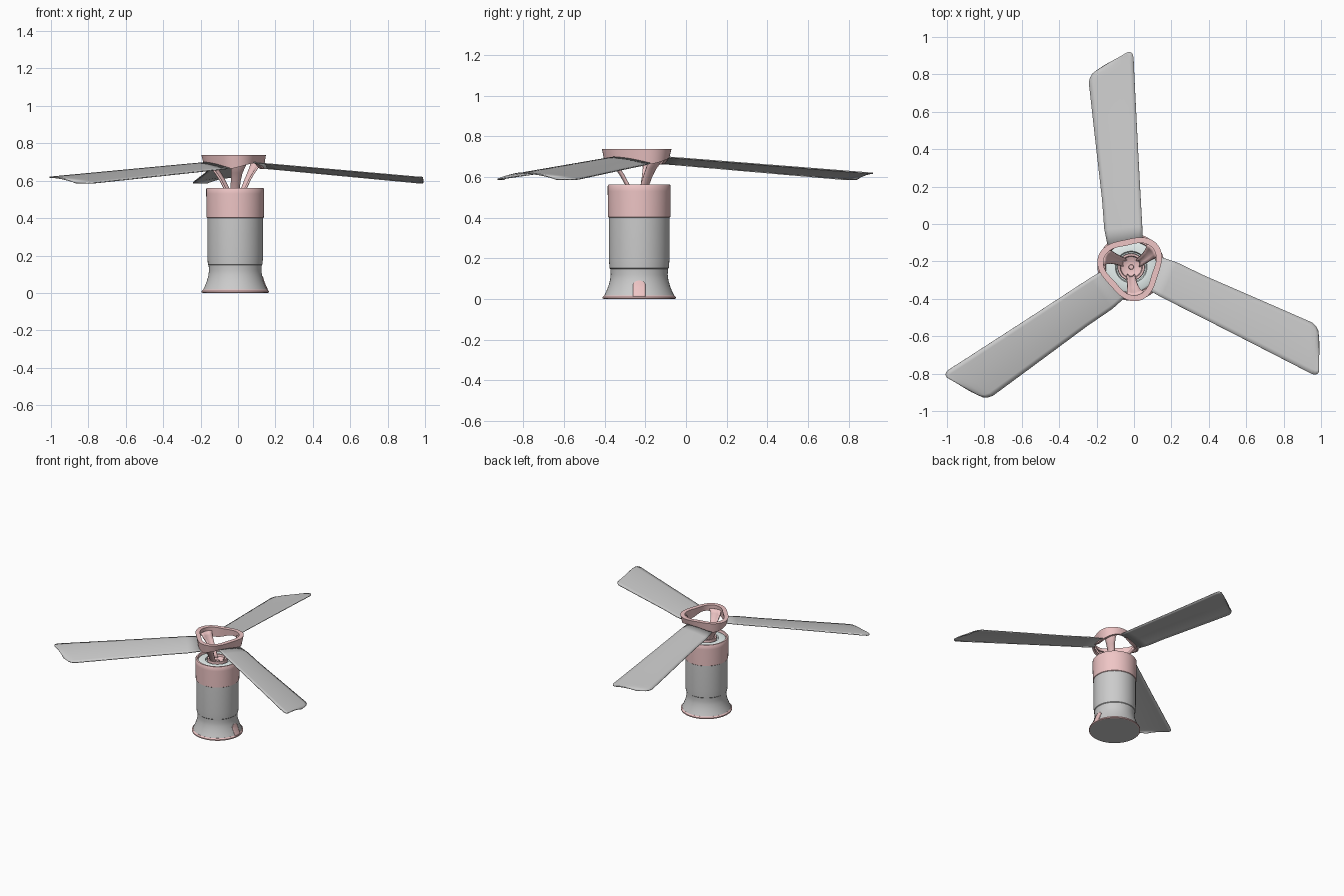
import bpy, bmesh
from math import cos, sin, pi, radians
from mathutils import Vector

if "Cube" in bpy.data.objects:
    bpy.data.objects.remove(bpy.data.objects["Cube"])

CX, CY = -0.015, -0.23          # rotor / body axis
SEG = 72


def material(name, rgb):
    m = bpy.data.materials.new(name)
    m.diffuse_color = (*rgb, 1)
    m.use_nodes = True
    m.node_tree.nodes["Principled BSDF"].inputs["Base Color"].default_value = m.diffuse_color
    return m


PINK = material("pink", (0.86, 0.56, 0.56))
PALE = material("pale", (0.80, 0.88, 0.87))


def make(name, verts, faces, mat=None, angle=35):
    me = bpy.data.meshes.new(name)
    me.from_pydata([(x + CX, y + CY, z) for x, y, z in verts], [], faces)
    bm = bmesh.new()
    bm.from_mesh(me)
    bmesh.ops.remove_doubles(bm, verts=bm.verts, dist=1e-5)
    bmesh.ops.recalc_face_normals(bm, faces=bm.faces)
    bm.to_mesh(me)
    bm.free()
    ob = bpy.data.objects.new(name, me)
    bpy.context.collection.objects.link(ob)
    if mat:
        me.materials.append(mat)
    bpy.ops.object.select_all(action='DESELECT')
    bpy.context.view_layer.objects.active = ob
    ob.select_set(True)
    bpy.ops.object.shade_smooth_by_angle(angle=radians(angle))
    return ob


def grid_faces(rows, n, wrap_n=False, wrap_rows=False):
    faces = []
    for i in range(rows if wrap_rows else rows - 1):
        a, b = i * n, (i + 1) % rows * n
        for j in range(n if wrap_n else n - 1):
            k = (j + 1) % n
            faces.append((a + j, a + k, b + k, b + j))
    return faces


def lathe(name, profile, mat=None):
    vs = [(r * cos(2 * pi * j / SEG), r * sin(2 * pi * j / SEG), z)
          for r, z in profile for j in range(SEG)]
    return make(name, vs, grid_faces(len(profile), SEG, wrap_n=True), mat)


def solidify(ob, t):
    m = ob.modifiers.new("thickness", 'SOLIDIFY')
    m.thickness = t
    m.offset = 0


# Flared lower body, base flange, upper collar
flare = [(0.172, 0.016), (0.163, 0.035), (0.151, 0.065), (0.143, 0.095),
         (0.140, 0.120), (0.142, 0.148)]
lathe("base_flange", [(0.172, 0.0), (0.180, 0.002), (0.180, 0.010), (0.172, 0.018), (0.15, 0.018)], PINK)
lathe("base_underside", [(0.0, 0.0), (0.173, 0.0)])
lathe("lower_body", flare + [(0.146, 0.152), (0.149, 0.20), (0.149, 0.40)])
lathe("upper_collar", [(0.149, 0.40), (0.153, 0.403), (0.155, 0.53), (0.155, 0.556),
                       (0.151, 0.562), (0.140, 0.562), (0.136, 0.556), (0.136, 0.535)], PINK)
lathe("inner_deck", [(0.138, 0.545), (0.125, 0.552), (0.085, 0.552), (0.080, 0.54), (0.06, 0.535)], PALE)

# Rotor hub with stepped dish
lathe("hub", [(0.068, 0.51), (0.073, 0.555), (0.071, 0.562), (0.060, 0.562), (0.056, 0.548),
              (0.030, 0.535), (0.014, 0.535), (0.012, 0.545), (0.0, 0.547)], PINK)

# Rounded tab on the right of the flare
def flare_radius(z):
    pts = [(0.18, 0.0)] + flare
    for (r0, z0), (r1, z1) in zip(pts, pts[1:]):
        if z <= z1:
            return r0 + (r1 - r0) * (z - z0) / (z1 - z0)
    return pts[-1][0]


tab, rows, cols = [], 14, 9
for i in range(rows):
    z = 0.01 + 0.08 * sin(i / (rows - 1) * pi / 2)
    half = 0.030 * (1 - max(0, (z - 0.070) / 0.020) ** 2 * 0.99) ** 0.5
    r = flare_radius(z) + 0.002
    for j in range(cols):
        y = half * (2 * j / (cols - 1) - 1)
        tab.append(((r * r - y * y) ** 0.5, y, z))
solidify(make("side_tab", tab, grid_faces(rows, cols), PINK), 0.003)

# Rounded-triangle rotor ring, lower edge follows the blade pitch
N = 96
ring = []
for off, scale, top in [(0, 1, 1), (0, 0.93, 0), (0.016, 0.93, 0), (0.032, 1, 1)]:
    for j in range(N):
        th = 2 * pi * j / N
        r = (0.167 + 0.018 * cos(3 * (th - radians(42)))) * scale - off
        z = 0.737 if top else 0.678 - 0.016 * sin(3 * (th - radians(102)))
        ring.append((r * cos(th), r * sin(th), z))
make("rotor_ring", ring, grid_faces(4, N, wrap_n=True, wrap_rows=True), PINK)


# Three struts from hub to ring corners
def strut(k):
    path = [(0.050, 0.535, 0.022), (0.066, 0.565, 0.022), (0.088, 0.605, 0.024),
            (0.115, 0.645, 0.029), (0.142, 0.680, 0.038), (0.153, 0.710, 0.046)]
    vs = []
    for i, (r, z, w) in enumerate(path):
        th = radians(268 + 2.2 * i + 120 * k)
        out, side = Vector((cos(th), sin(th), 0)), Vector((-sin(th), cos(th), 0))
        for s in (-1, -0.5, 0, 0.5, 1):
            vs.append(out * (r - 0.012 * s * s) + side * (w * s) + Vector((0, 0, z)))
    solidify(make(f"strut_{k + 1}", vs, grid_faces(6, 5), PINK), 0.010)


# Three pitched blades with slanted rounded tips
LOW = [(-0.122, 0.10), (-0.143, 0.20), (-0.155, 0.36), (-0.178, 0.56), (-0.203, 0.78),
       (-0.222, 0.95), (-0.226, 0.985), (-0.220, 1.012), (-0.205, 1.035), (-0.180, 1.052), (-0.150, 1.072)]
HIGH = [(0.060, 0.14), (0.059, 0.22), (0.049, 0.40), (0.037, 0.62), (0.026, 0.84),
        (0.017, 1.02), (0.014, 1.09), (0.012, 1.12), (0.008, 1.138), (-0.002, 1.148), (-0.018, 1.150)]


def blade(k):
    a, n, vs = radians(120 * k), 11, []
    for (x0, y0), (x1, y1) in zip(LOW, HIGH):
        for j in range(n):
            t = j / (n - 1)
            x, y = x0 + (x1 - x0) * t, y0 + (y1 - y0) * t
            z = (0.665 + 0.034 * t - 0.083 * (y - 0.12) / 0.95 * (1 - 0.1 * t)
                 + 0.006 * (1 - (2 * t - 1) ** 2))
            if y > 1.0:
                z += 0.06 * (y - 1.0) * (1 - t)
            vs.append((x * cos(a) - y * sin(a), x * sin(a) + y * cos(a), z))
    solidify(make(f"blade_{k + 1}", vs, grid_faces(len(LOW), n)), 0.006)


for k in range(3):
    strut(k)
    blade(k)
